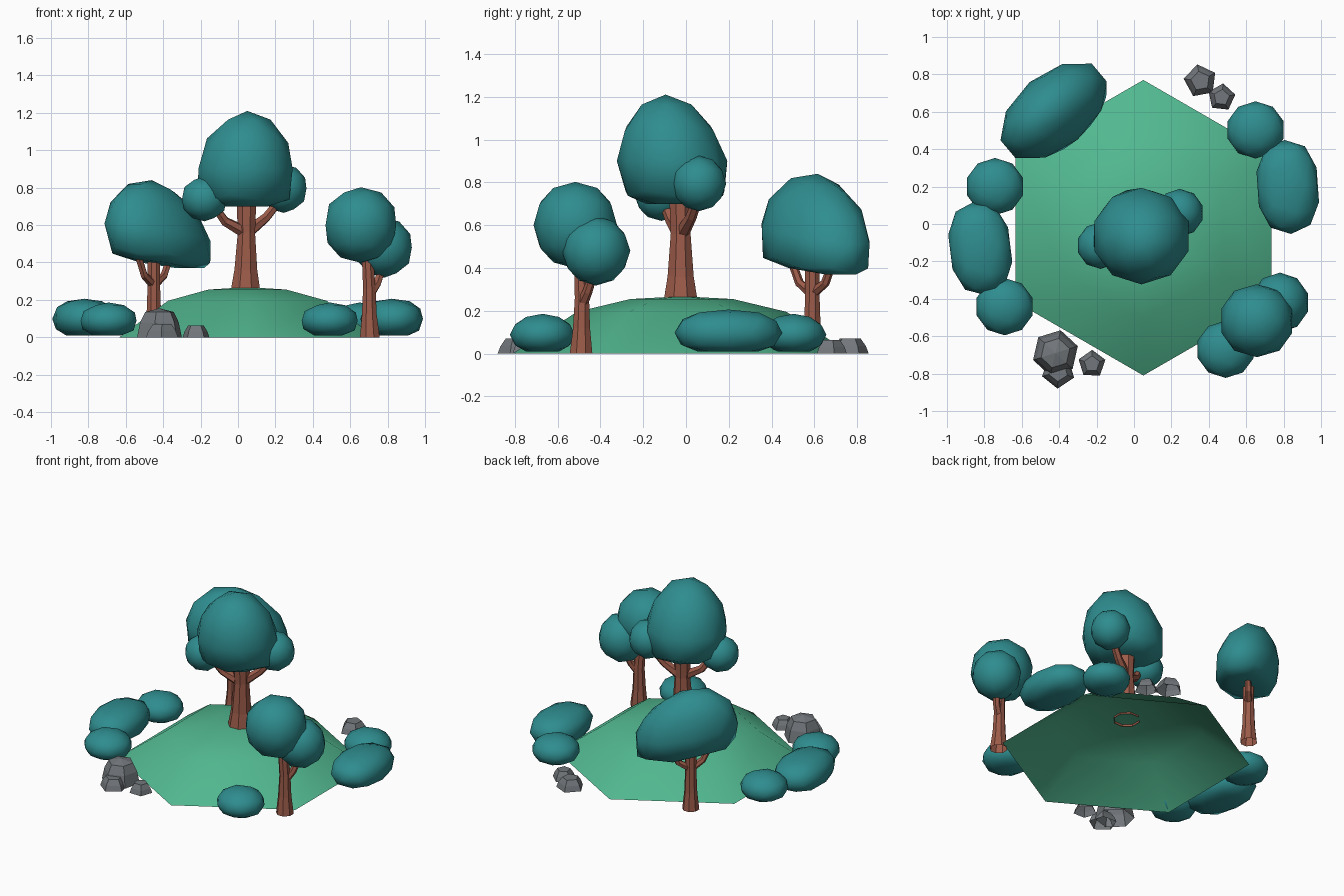
import bpy, bmesh, math
from mathutils import Vector, Matrix

cube = bpy.data.objects.get("Cube")
if cube:
    bpy.data.objects.remove(cube, do_unlink=True)


def material(name, rgb):
    m = bpy.data.materials.new(name)
    m.use_nodes = True
    m.diffuse_color = (*rgb, 1)
    m.node_tree.nodes["Principled BSDF"].inputs["Base Color"].default_value = (*rgb, 1)
    return m


LEAF = material("teal_leaves", (0.028, 0.265, 0.275))
GRASS = material("green_grass", (0.084, 0.48, 0.28))
BARK = material("brown_bark", (0.33, 0.105, 0.067))
STONE = material("grey_stone", (0.17, 0.185, 0.2))


def finish(name, bm, mat, smooth):
    bmesh.ops.recalc_face_normals(bm, faces=bm.faces)
    for f in bm.faces:
        f.smooth = smooth
    me = bpy.data.meshes.new(name)
    bm.to_mesh(me)
    bm.free()
    me.materials.append(mat)
    ob = bpy.data.objects.new(name, me)
    bpy.context.scene.collection.objects.link(ob)
    return ob


def bridge(bm, a, b):
    n = len(a)
    for i in range(n):
        j = (i + 1) % n
        bm.faces.new((a[i], a[j], b[j], b[i]))


def lathe(name, centre, profile, sides, phase, mat, smooth=False):
    """Stack of polygon rings (radius, height), closed with a tip of given height."""
    bm = bmesh.new()
    prev = None
    for r, z in profile[:-1]:
        ring = []
        for i in range(sides):
            a = phase + math.tau * i / sides
            ring.append(bm.verts.new((r * math.cos(a), r * math.sin(a), z)))
        if prev:
            bridge(bm, prev, ring)
        prev = ring
    tip = bm.verts.new((0, 0, profile[-1][1]))
    for i in range(sides):
        bm.faces.new((prev[i], prev[(i + 1) % sides], tip))
    ob = finish(name, bm, mat, smooth)
    ob.location = (*centre, 0)
    return ob


def blob(name, centre, radii, flat=1.0, taper=0.0, lean=(0, 0), tilt=0.0, turn=0.0, box=1.0):
    """Soft foliage mass: a low sphere with flattened base, narrowed top and lean."""
    bm = bmesh.new()
    bmesh.ops.create_icosphere(bm, subdivisions=2, radius=1)
    spin = Matrix.Rotation(turn, 3, "Z")
    for v in bm.verts:
        x, y, z = (math.copysign(abs(c) ** box, c) for c in v.co)
        z = max(z, -flat)
        k = 1 - taper * z
        p = Vector((x * k * radii[0], y * k * radii[1], z * radii[2] + tilt * x))
        v.co = spin @ p + Vector((lean[0] * z, lean[1] * z, 0))
    ob = finish(name, bm, LEAF, True)
    ob.location = centre
    return ob


def limb(name, path, sides=8):
    """Faceted tube through points (x, y, z, radius)."""
    bm = bmesh.new()
    pts = [Vector(p[:3]) for p in path]
    prev = None
    for i, p in enumerate(pts):
        d = pts[min(i + 1, len(pts) - 1)] - pts[max(i - 1, 0)]
        if i == 0:
            d = Vector((0, 0, 1)) if "trunk" in name else d
        q = Vector((0, 0, 1)).rotation_difference(d.normalized())
        ring = []
        for s in range(sides):
            a = math.tau * (s + 0.5) / sides
            ring.append(bm.verts.new(p + q @ Vector((math.cos(a), math.sin(a), 0)) * path[i][3]))
        if prev:
            bridge(bm, prev, ring)
        prev = ring
    bm.faces.new(prev)
    return finish(name, bm, BARK, False)


# Hill: open hexagonal dome
lathe("grass_hill", (0.05, -0.02),
      [(0.79, 0), (0.49, 0.195), (0.24, 0.255), (0, 0.268)], 6, math.pi / 2, GRASS, True)

# Centre tree on the hill
limb("centre_trunk", [(0.04, -0.025, 0.25, 0.085), (0.042, -0.025, 0.36, 0.066),
                      (0.045, -0.025, 0.56, 0.05), (0.045, -0.025, 0.8, 0.06)])
limb("centre_branch_right", [(0.04, -0.03, 0.56, 0.035), (-0.07, -0.07, 0.62, 0.026),
                             (-0.14, -0.11, 0.72, 0.022)], 6)
limb("centre_branch_left", [(0.05, -0.02, 0.56, 0.035), (0.15, 0.025, 0.64, 0.026),
                            (0.23, 0.06, 0.74, 0.022)], 6)
blob("centre_canopy", (0.04, -0.065, 0.9), (0.265, 0.258, 0.31), flat=0.65, taper=0.12,
     lean=(0.01, -0.03))
blob("centre_side_canopy_left", (0.245, 0.06, 0.795), (0.127, 0.128, 0.13))
blob("centre_side_canopy_right", (-0.18, -0.115, 0.74), (0.125, 0.125, 0.12))

# Back tree with a broad canopy
limb("back_trunk", [(-0.45, 0.59, 0, 0.055), (-0.45, 0.59, 0.12, 0.042),
                    (-0.45, 0.59, 0.28, 0.036), (-0.45, 0.59, 0.48, 0.036)])
for i, (dx, dy) in enumerate([(-0.085, -0.1), (0.09, 0.1)]):
    limb(f"back_branch_{i + 1}", [(-0.45, 0.59, 0.28, 0.026),
                                  (-0.45 + dx * 0.6, 0.59 + dy * 0.6, 0.33, 0.021),
                                  (-0.45 + dx, 0.59 + dy, 0.44, 0.019)], 6)
blob("back_canopy", (-0.43, 0.605, 0.56), (0.335, 0.2, 0.28), flat=0.6, taper=0.13,
     lean=(-0.03, 0.01), tilt=-0.05, turn=math.radians(40))

# Front left tree with two round canopies
limb("front_trunk", [(0.705, -0.49, 0, 0.057), (0.702, -0.488, 0.12, 0.043),
                     (0.702, -0.486, 0.26, 0.036), (0.69, -0.495, 0.48, 0.032)])
limb("front_branch", [(0.705, -0.487, 0.23, 0.028), (0.745, -0.46, 0.29, 0.023),
                      (0.775, -0.43, 0.38, 0.02)], 6)
blob("front_canopy_high", (0.657, -0.517, 0.6), (0.198, 0.195, 0.202), box=0.93)
blob("front_canopy_low", (0.78, -0.42, 0.48), (0.157, 0.16, 0.162))

# Bushes around the hill: small round ones, then long ones
for i, (x, y) in enumerate([(0.65, 0.503), (0.49, -0.67), (-0.743, 0.2), (-0.692, -0.442)]):
    blob(f"round_bush_{i + 1}", (x, y, 0.088), (0.157, 0.153, 0.098), flat=0.8)
for i, (x, y, turn) in enumerate([(0.822, 0.198, 4), (-0.822, -0.13, 7)]):
    blob(f"long_bush_{i + 1}", (x, y, 0.098), (0.168, 0.252, 0.108), flat=0.82,
         turn=math.radians(turn), box=0.85)

# Rocks: one tall boulder and small five-sided stones
lathe("boulder", (-0.42, -0.69), [(0.125, 0), (0.108, 0.08), (0.08, 0.135), (0, 0.155)],
      6, 0.3, STONE)
for i, (x, y, r, h, phase) in enumerate([(-0.405, -0.79, 0.09, 0.07, 0.9),
                                         (-0.225, -0.748, 0.075, 0.063, 0.3),
                                         (0.355, 0.765, 0.09, 0.07, 0.5),
                                         (0.468, 0.677, 0.075, 0.063, 0.2)]):
    lathe(f"small_rock_{i + 1}", (x, y),
          [(r, 0), (r * 0.85, h * 0.5), (r * 0.58, h), (0, h)], 5, phase, STONE)
